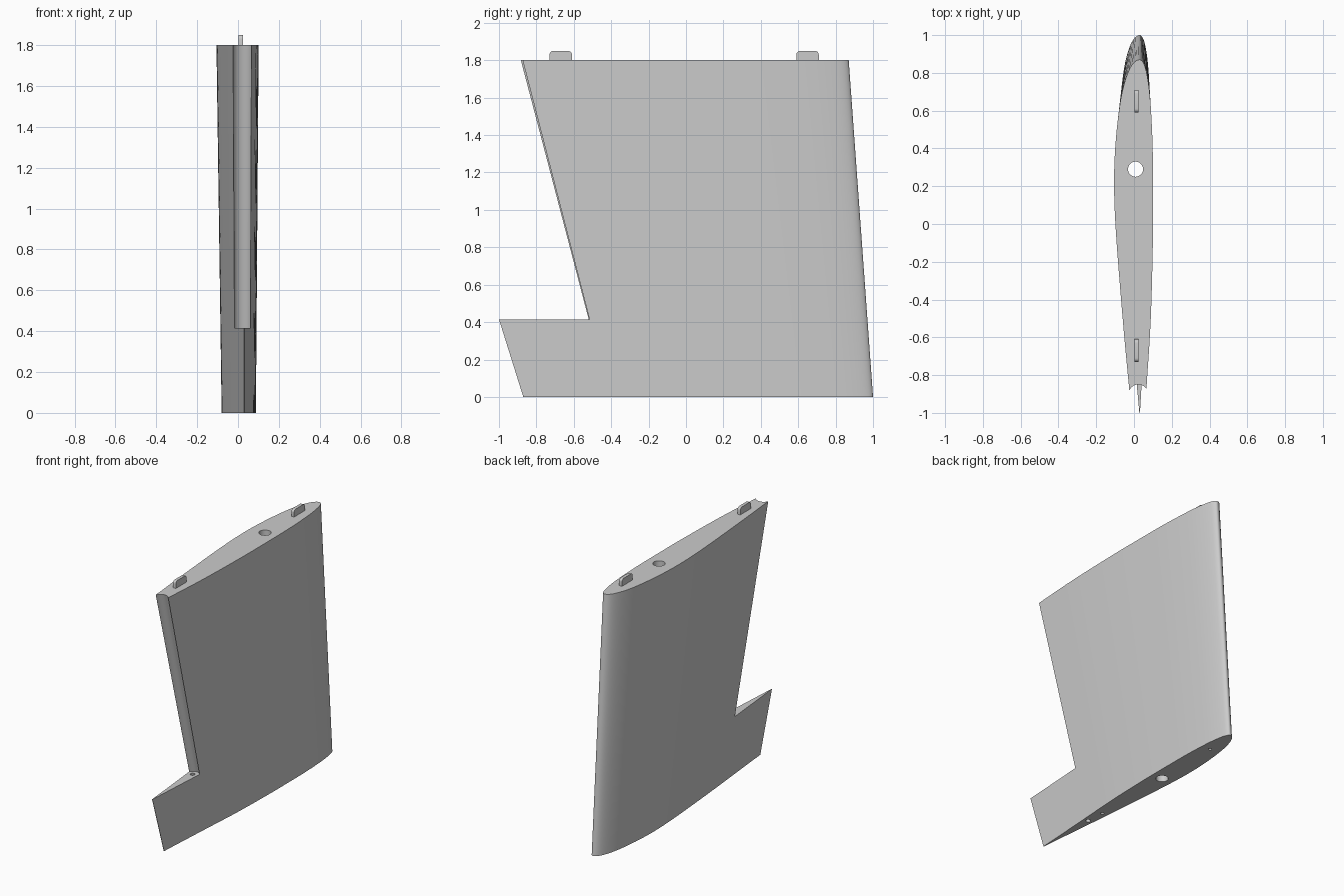
import bpy
import bmesh
import math
from mathutils import Vector

cube = bpy.data.objects.get("Cube")
if cube:
    bpy.data.objects.remove(cube, do_unlink=True)

HEIGHT, STEP_Z, CHORD_X = 1.8, 0.415, 0.03

grey = bpy.data.materials.new("light grey")
grey.use_nodes = True
grey.diffuse_color = (0.6, 0.6, 0.6, 1)
grey.node_tree.nodes["Principled BSDF"].inputs["Base Color"].default_value = (0.6, 0.6, 0.6, 1)


def make_object(name, bm):
    bmesh.ops.recalc_face_normals(bm, faces=bm.faces[:])
    mesh = bpy.data.meshes.new(name)
    bm.to_mesh(mesh)
    bm.free()
    obj = bpy.data.objects.new(name, mesh)
    bpy.context.collection.objects.link(obj)
    return obj


def loft(name, low, high):
    """Closed solid between two matching loops of points."""
    bm = bmesh.new()
    a = [bm.verts.new(p) for p in low]
    b = [bm.verts.new(p) for p in high]
    for i in range(len(a)):
        j = (i + 1) % len(a)
        bm.faces.new((a[i], a[j], b[j], b[i]))
    bm.faces.new(a[::-1])
    bm.faces.new(b)
    return make_object(name, bm)


# Airfoil: chord fraction with the offset of each side, as a share of the chord
STATIONS = [0, 0.0125, 0.05, 0.1, 0.2, 0.3, 0.42, 0.595, 0.757, 1]
FULL_SIDE = [0, 0.018, 0.034, 0.045, 0.056, 0.0587, 0.053, 0.039, 0.024, 0.0008]
FLAT_SIDE = [0, 0.011, 0.0195, 0.025, 0.0298, 0.0306, 0.0303, 0.0255, 0.0155, 0.0008]


def smooth_side(offsets, steps=5):
    """Smooth curve through the stations, with root spacing for a round nose."""
    pts = [Vector((math.sqrt(c), o)) for c, o in zip(STATIONS, offsets)]
    pts = [2 * pts[0] - pts[1]] + pts + [2 * pts[-1] - pts[-2]]
    out = []
    for p, q, r, s in zip(pts, pts[1:], pts[2:], pts[3:]):
        for k in range(steps):
            t = k / steps
            v = 0.5 * (2 * q + (r - p) * t + (2 * p - 5 * q + 4 * r - s) * t ** 2
                       + (3 * q - p - 3 * r + s) * t ** 3)
            out.append((v.x ** 2, v.y))
    return out + [(1, offsets[-1])]


def section(z):
    nose = 1.0 - 0.13 * z / HEIGHT
    tail = -0.87 - 0.13 * z / STEP_Z
    chord = nose - tail
    full = [(CHORD_X - o * chord, nose - c * chord, z) for c, o in smooth_side(FULL_SIDE)]
    flat = [(CHORD_X + o * chord, nose - c * chord, z) for c, o in smooth_side(FLAT_SIDE)]
    return full + flat[:0:-1]


wing = loft("wing_panel", section(0), section(HEIGHT))
wing.data.materials.append(grey)


# Round-nosed cutter that makes the flap bay and its hollow hinge face
def hinge_y(z):
    return -0.54 - 0.26 * (z - STEP_Z)


def bay_section(z):
    r = 0.045 + 0.004 * (z - STEP_Z)
    arc = [i * math.pi / 24 for i in range(25)]
    loop = [(0.023 + r * math.cos(a), hinge_y(z) + r * math.sin(a), z) for a in arc]
    return loop + [(0.023 - r, -1.8, z), (0.023 + r, -1.8, z)]


def rod(name, low, high, radius, sides=32):
    rings = []
    for x, y, z in (low, high):
        rings.append([(x + radius * math.cos(i * math.tau / sides),
                       y + radius * math.sin(i * math.tau / sides), z) for i in range(sides)])
    return loft(name, *rings)


cutters = [
    loft("bay_cutter", bay_section(STEP_Z), bay_section(HEIGHT + 0.1)),
    rod("spar_hole_cutter", (0.008, 0.29, -0.1), (0.008, 0.29, HEIGHT + 0.1), 0.04),
    rod("hinge_hole_cutter", (0.023, hinge_y(-0.1), -0.1),
        (0.023, hinge_y(STEP_Z + 0.05), STEP_Z + 0.05), 0.016),
]
for y in (0.78, -0.3):
    cutters.append(rod("pin_socket_cutter", (0.015, y, -0.1), (0.015, y, 0.1), 0.011))

# Cut the bay and holes, then drop the cutters
for cutter in cutters:
    cutter.hide_render = True
    mod = wing.modifiers.new(cutter.name, "BOOLEAN")
    mod.operation = "DIFFERENCE"
    mod.solver = "EXACT"
    mod.object = cutter
bpy.context.view_layer.update()
cut_mesh = bpy.data.meshes.new_from_object(
    wing.evaluated_get(bpy.context.evaluated_depsgraph_get()))
wing.modifiers.clear()
wing.data = cut_mesh
for cutter in cutters:
    bpy.data.objects.remove(cutter, do_unlink=True)


# Locating tabs on the upper end
def tab(name, y):
    bm = bmesh.new()
    bmesh.ops.create_cube(bm, size=1)
    for v in bm.verts:
        v.co = (0.014 + 0.022 * v.co.x, y + 0.12 * v.co.y, HEIGHT + 0.02 + 0.06 * v.co.z)
    top = [e for e in bm.edges
           if all(v.co.z > HEIGHT for v in e.verts)
           and abs(e.verts[0].co.y - e.verts[1].co.y) < 0.01]
    bmesh.ops.bevel(bm, geom=top, offset=0.02, segments=5, profile=0.5, affect="EDGES")
    obj = make_object(name, bm)
    obj.data.materials.append(grey)
    return obj


parts = [wing, tab("rear_tab", 0.65), tab("front_tab", -0.67)]

bpy.ops.object.select_all(action="DESELECT")
for obj in parts:
    obj.select_set(True)
bpy.context.view_layer.objects.active = wing
bpy.ops.object.shade_smooth_by_angle(angle=math.radians(30))
